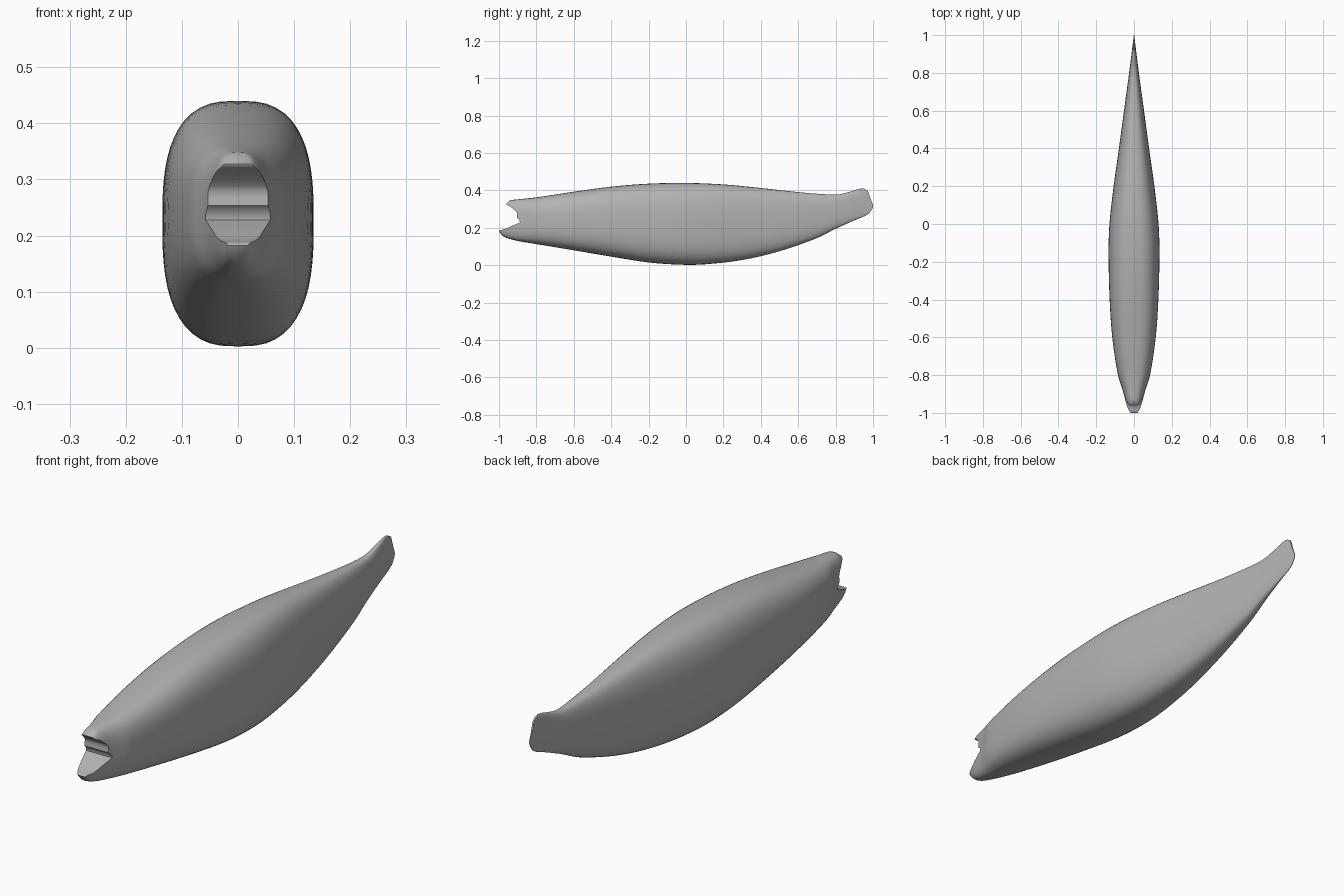
import bpy, bmesh, math

if "Cube" in bpy.data.objects:
    bpy.data.objects.remove(bpy.data.objects["Cube"])

SIDES = 56      # points around each cross-section
ROUND = 2.8     # superellipse exponent of the cross-section


def curve(points):
    """Smooth interpolation through (position, value) points."""
    n = len(points)
    slopes = []
    for i in range(n):
        a, b = points[max(i - 1, 0)], points[min(i + 1, n - 1)]
        slopes.append((b[1] - a[1]) / (b[0] - a[0]))

    def value(x):
        x = min(max(x, points[0][0]), points[-1][0])
        i = 0
        while i < n - 2 and x > points[i + 1][0]:
            i += 1
        (x0, y0), (x1, y1) = points[i], points[i + 1]
        h = x1 - x0
        t = (x - x0) / h
        return (y0 * (2 * t**3 - 3 * t**2 + 1) + y1 * (3 * t**2 - 2 * t**3)
                + h * slopes[i] * (t**3 - 2 * t**2 + t)
                + h * slopes[i + 1] * (t**3 - t**2))
    return value


# Back line, belly line and half width along the length
back = curve([(-1, .325), (-.96, .337), (-.94, .347), (-.9, .352), (-.8, .363),
              (-.6, .393), (-.4, .42), (-.2, .436), (0, .44), (.2, .432),
              (.4, .413), (.6, .391), (.75, .379), (.82, .379), (.88, .394),
              (.94, .411), (1, .405)])
belly = curve([(-1, .17), (-.97, .15), (-.9, .13), (-.8, .113), (-.6, .08),
               (-.4, .046), (-.2, .015), (-.03, .003), (.1, .005), (.3, .028),
               (.5, .075), (.7, .145), (.8, .195), (.9, .24), (.97, .27), (1, .295)])
width = curve([(-1, .025), (-.97, .037), (-.94, .045), (-.88, .06), (-.8, .085),
               (-.6, .115), (-.4, .129), (-.15, .135), (0, .13), (.2, .108),
               (.4, .08), (.6, .053), (.8, .026), (1, .001)])
# End outlines, from bottom (-1) to top (1): open mouth and tail edge
mouth = curve([(-1, -.98), (-.85, -1), (-.6, -.98), (-.3, -.93), (-.12, -.89),
               (-.04, -.88), (.04, -.9), (.15, -.905), (.35, -.903), (.6, -.93),
               (.88, -.96), (1, -.945)])
tail = curve([(-1, .98), (-.8, .997), (-.5, 1), (0, .99), (.5, .98),
              (.85, .97), (1, .945)])

stations = [-1 + .02 * i for i in range(20)]
stations += [-.6 + .05 * i for i in range(25)]
stations += [.65 + .025 * i for i in range(15)]

bm = bmesh.new()
rings = []
for s in stations:
    ring = []
    near_mouth = max(0, (-.6 - s) / .4) ** 1.5
    near_tail = max(0, (s - .6) / .4) ** 1.5
    for k in range(SIDES):
        a = 2 * math.pi * k / SIDES + math.pi / 2
        v = math.sin(a)
        side = (1 - min(abs(v), 1) ** ROUND) ** (1 / ROUND)
        y = s + (mouth(v) + 1) * near_mouth + (tail(v) - 1) * near_tail
        x = math.copysign(side, math.cos(a)) * width(y)
        z = belly(y) + (back(y) - belly(y)) * (v + 1) / 2
        ring.append(bm.verts.new((x, y, z)))
    rings.append(ring)

# Body skin
for r, q in zip(rings, rings[1:]):
    for k in range(SIDES):
        j = (k + 1) % SIDES
        bm.faces.new((r[k], r[j], q[j], q[k]))

# Mouth lining and tail edge: strips joining left and right sides
half = SIDES // 2
for ring in (rings[0], rings[-1]):
    for k in range(half):
        quad = [ring[k], ring[k + 1], ring[(SIDES - k - 1) % SIDES], ring[(SIDES - k) % SIDES]]
        bm.faces.new(list(dict.fromkeys(quad)))
bmesh.ops.recalc_face_normals(bm, faces=bm.faces)

mesh = bpy.data.meshes.new("fish_body")
bm.to_mesh(mesh)
bm.free()
body = bpy.data.objects.new("fish_body", mesh)
bpy.context.collection.objects.link(body)

grey = bpy.data.materials.new("grey")
grey.diffuse_color = (.45, .45, .45, 1)
grey.use_nodes = True
grey.node_tree.nodes["Principled BSDF"].inputs["Base Color"].default_value = grey.diffuse_color
mesh.materials.append(grey)

bpy.context.view_layer.objects.active = body
body.select_set(True)
bpy.ops.object.shade_smooth_by_angle(angle=math.radians(50))
